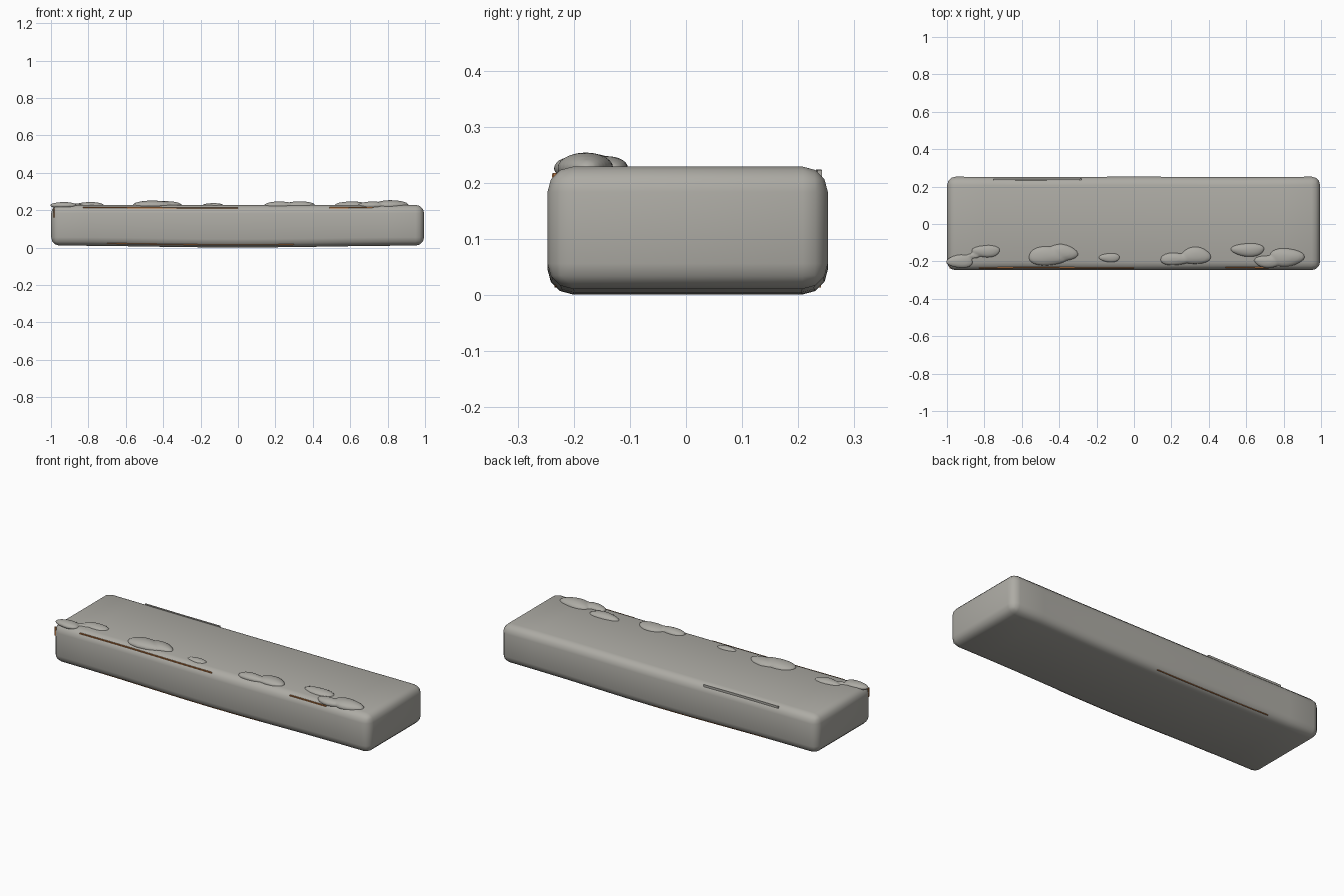
import bpy, bmesh, math
from mathutils import Vector

cube = bpy.data.objects.get("Cube")
if cube:
    bpy.data.objects.remove(cube)


def material(name, rgb):
    m = bpy.data.materials.new(name)
    m.use_nodes = True
    m.diffuse_color = (*rgb, 1)
    bsdf = m.node_tree.nodes["Principled BSDF"]
    bsdf.inputs["Base Color"].default_value = (*rgb, 1)
    bsdf.inputs["Roughness"].default_value = 0.8
    return m


stone = material("pale stone", (0.42, 0.41, 0.375))
rust = material("rust orange", (0.45, 0.17, 0.05))


def finish(name, bm, mat, smooth=True):
    mesh = bpy.data.meshes.new(name)
    bmesh.ops.recalc_face_normals(bm, faces=bm.faces)
    bm.to_mesh(mesh)
    bm.free()
    mesh.materials.append(mat)
    for p in mesh.polygons:
        p.use_smooth = smooth
    ob = bpy.data.objects.new(name, mesh)
    bpy.context.collection.objects.link(ob)
    return ob


def warp(co):
    """Gentle unevenness of the stone along its length."""
    x = co.x
    low = 0.005 * math.cos(x * 3.2) if co.z < 0.1 else 0.001 * math.cos(x * 4)
    side = 0.003 * math.cos(x * 3)
    return Vector((x, co.y + math.copysign(side, co.y), co.z - low))


def box(center, size, cuts):
    """Box cut into equal lengths along x."""
    bm = bmesh.new()
    bmesh.ops.create_cube(bm, size=1)
    for v in bm.verts:
        v.co = Vector(center) + v.co * Vector(size)
    for i in range(1, cuts):
        x = center[0] + size[0] * (i / cuts - 0.5)
        bmesh.ops.bisect_plane(bm, geom=bm.verts[:] + bm.edges[:] + bm.faces[:],
                               plane_co=(x, 0, 0), plane_no=(1, 0, 0))
    for v in bm.verts:
        v.co = warp(v.co)
    return bm


# Rounded slab
bm = box((-0.002, 0.003, 0.117), (1.994, 0.494, 0.222), 10)
sharp = [e for e in bm.edges if e.calc_face_angle(0) > 1]
bmesh.ops.bevel(bm, geom=sharp, offset=0.045, segments=3, profile=0.5,
                affect='EDGES', clamp_overlap=True)
finish("stone_slab", bm, stone)

# Lumps along the front of the top: lobes are (x, y, x radius, y radius, height)
lumps = {
    "left_end": [(-0.93, -0.2, 0.072, 0.037, 0.018), (-0.86, -0.17, 0.04, 0.015, 0.01),
                 (-0.79, -0.145, 0.078, 0.034, 0.018)],
    "broad": [(-0.46, -0.172, 0.11, 0.052, 0.026), (-0.39, -0.155, 0.09, 0.046, 0.023)],
    "small": [(-0.13, -0.18, 0.056, 0.024, 0.012)],
    "double": [(0.22, -0.188, 0.085, 0.034, 0.021), (0.33, -0.17, 0.083, 0.047, 0.022)],
    "back": [(0.61, -0.138, 0.09, 0.036, 0.021)],
    "right_end": [(0.72, -0.2, 0.08, 0.034, 0.021), (0.815, -0.178, 0.095, 0.05, 0.028)],
}
for name, lobes in lumps.items():
    bm = bmesh.new()
    for x, y, rx, ry, h in lobes:
        made = bmesh.ops.create_uvsphere(bm, u_segments=24, v_segments=12, radius=1)
        for v in made["verts"]:
            ripple = 1 + 0.06 * math.sin(3 * math.atan2(v.co.y, v.co.x) + x * 9)
            v.co = Vector((x + v.co.x * rx * ripple, y + v.co.y * ry * ripple,
                           0.226 + v.co.z * h))
    ob = finish(name + "_lump", bm, stone)
    if len(lobes) > 1:
        fuse = ob.modifiers.new("fuse", 'REMESH')
        fuse.mode = 'VOXEL'
        fuse.voxel_size = 0.006
        fuse.use_smooth_shade = True
        soften = ob.modifiers.new("soften", 'SMOOTH')
        soften.iterations = 3

# Thin rust seams on the rounded edges: start x, end x, y, z
seams = {
    "front_top_left": (-0.83, 0.0, -0.2325, 0.213),
    "front_top_right": (0.49, 0.72, -0.2325, 0.213),
    "front_bottom": (-0.7, 0.3, -0.2285, 0.0215),
    "back_bottom": (-0.67, 0.05, 0.2345, 0.0215),
}
for name, (a, b, y, z) in seams.items():
    finish(name + "_seam", box(((a + b) / 2, y, z), (b - a, 0.006, 0.006), 8), rust, False)

# Rust chip down the front left corner
finish("left_corner_chip", box((-0.984, -0.231, 0.185), (0.007, 0.007, 0.05), 1), rust, False)

# Thin raised sliver near the back of the top
finish("top_sliver", box((-0.515, 0.236, 0.217), (0.47, 0.008, 0.012), 4), stone, False)
